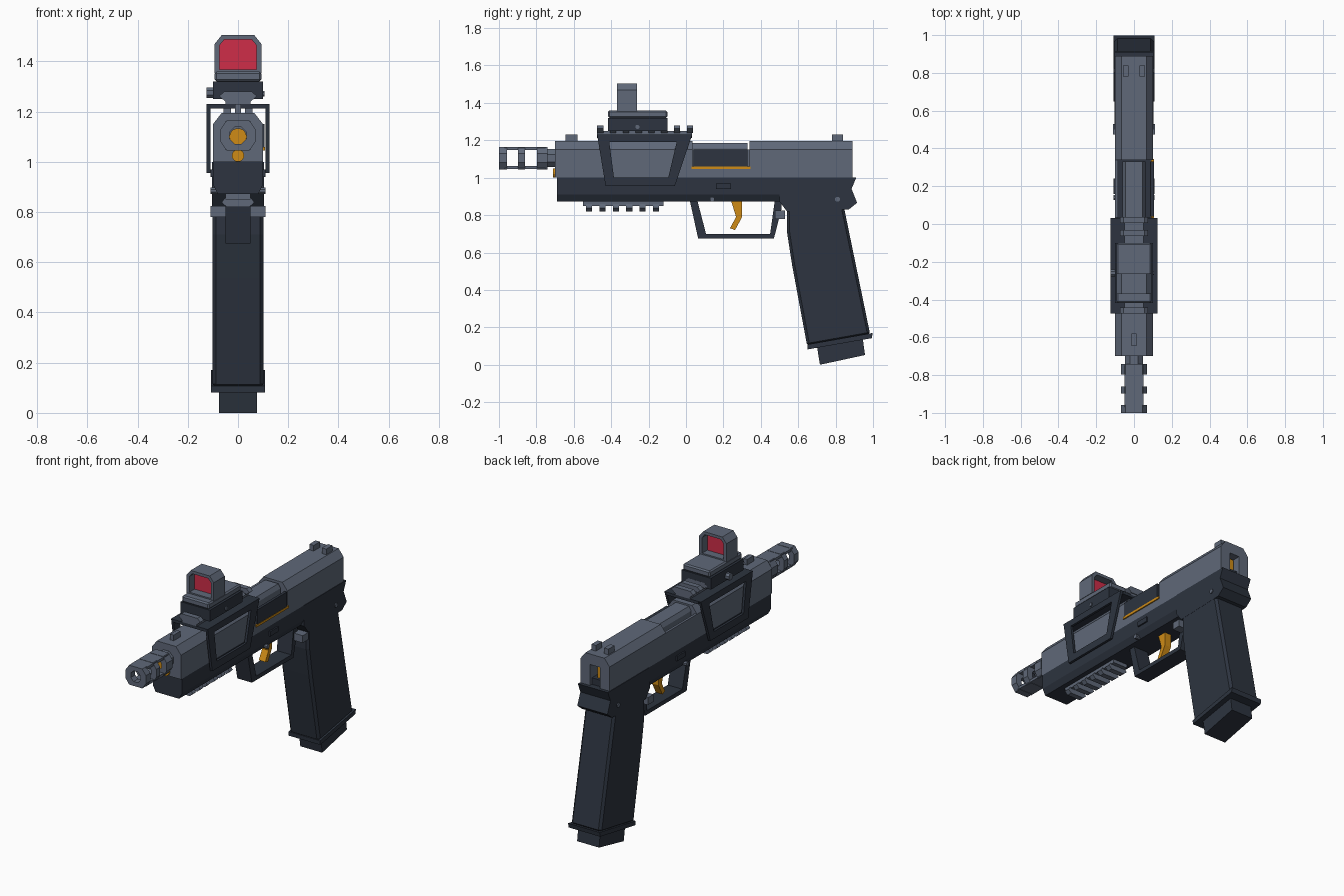
import bpy, bmesh, math

cube = bpy.data.objects.get("Cube")
if cube:
    bpy.data.objects.remove(cube, do_unlink=True)


def material(name, rgb):
    m = bpy.data.materials.new(name)
    m.use_nodes = True
    m.diffuse_color = (*rgb, 1)
    m.node_tree.nodes["Principled BSDF"].inputs["Base Color"].default_value = (*rgb, 1)
    return m


GREY = material("slate grey", (0.115, 0.14, 0.19))
DARK = material("dark blue grey", (0.026, 0.034, 0.05))
GOLD = material("amber", (0.62, 0.26, 0.008))
RED = material("lens red", (0.62, 0.026, 0.065))


def place(axis, p, d):
    """Put a 2D profile point at depth d along the given axis."""
    a, b = p
    return {"x": (d, a, b), "y": (a, d, b), "z": (a, b, d)}[axis]


def finish(name, bm, mat, bevel=0):
    bmesh.ops.recalc_face_normals(bm, faces=bm.faces)
    mesh = bpy.data.meshes.new(name)
    bm.to_mesh(mesh)
    bm.free()
    mesh.materials.append(mat)
    ob = bpy.data.objects.new(name, mesh)
    bpy.context.collection.objects.link(ob)
    if bevel:
        mod = ob.modifiers.new("chamfer", "BEVEL")
        mod.width = bevel
        mod.segments = 1
    return ob


def prism(name, axis, pts, lo, hi, mat, bevel=0):
    """Extrude a closed profile from lo to hi."""
    bm = bmesh.new()
    a = [bm.verts.new(place(axis, p, lo)) for p in pts]
    b = [bm.verts.new(place(axis, p, hi)) for p in pts]
    bm.faces.new(a)
    bm.faces.new(b)
    for i in range(len(pts)):
        j = (i + 1) % len(pts)
        bm.faces.new((a[i], a[j], b[j], b[i]))
    return finish(name, bm, mat, bevel)


def ring(name, axis, outer, inner, lo, hi, mat):
    """Extrude the band between two profiles of equal length."""
    bm = bmesh.new()
    loops = [[bm.verts.new(place(axis, p, d)) for p in pts]
             for pts, d in ((outer, lo), (outer, hi), (inner, hi), (inner, lo))]
    n = len(outer)
    for k in range(4):
        u, v = loops[k], loops[(k + 1) % 4]
        for i in range(n):
            j = (i + 1) % n
            bm.faces.new((u[i], u[j], v[j], v[i]))
    return finish(name, bm, mat)


def box(name, x, y, z, mat, bevel=0):
    pts = [(x[0], z[0]), (x[1], z[0]), (x[1], z[1]), (x[0], z[1])]
    return prism(name, "y", pts, y[0], y[1], mat, bevel)


def mirrored(pts):
    """Complete a half profile across x = 0."""
    return pts + [(-x, z) for x, z in reversed(pts)]


def circle(r, n, cx=0, cz=0):
    turn = math.pi / n
    return [(cx + r * math.cos(turn * (2 * i + 1)), cz + r * math.sin(turn * (2 * i + 1)))
            for i in range(n)]


# Slide: front and rear bodies, notched back plate
slide_half = [(0.1, 1.0), (0.1, 1.15), (0.065, 1.195)]
prism("slide_front", "y", mirrored(slide_half), -0.7, 0.035, GREY)
prism("slide_rear", "y", mirrored(slide_half), 0.34, 0.8, GREY)
notch = [(0.035, 1.13), (0.035, 1.0)] + slide_half
prism("slide_back_plate", "y", mirrored(notch), 0.8, 0.89, GREY)
box("striker", (-0.025, 0.012), (0.78, 0.85), (1.0, 1.12), GOLD)
box("striker_block", (-0.034, 0.034), (0.79, 0.87), (1.0, 1.04), DARK)

# Open chamber with barrel block and port cover
box("slide_wall_left", (0.085, 0.1), (0.035, 0.34), (1.0, 1.05), GREY)
box("slide_wall_right", (-0.1, -0.085), (0.035, 0.34), (1.0, 1.15), GREY)
prism("barrel_block", "y", mirrored([(0.06, 1.0), (0.06, 1.16), (0.045, 1.185)]),
      0.035, 0.33, GREY)
box("port_cover", (0.088, 0.105), (0.04, 0.33), (1.06, 1.15), DARK)
box("port_hinge", (0.09, 0.107), (0.03, 0.345), (1.046, 1.06), GOLD)

# Iron sights
box("front_sight", (-0.012, 0.012), (-0.645, -0.58), (1.19, 1.23), GREY)
for side, tag in ((1, "left"), (-1, "right")):
    c = 0.043 * side
    box("rear_sight_" + tag, (c - 0.015, c + 0.015), (0.78, 0.84), (1.19, 1.23), GREY)

# Muzzle brake with see-through side windows
octagon = [(0.07, 1.08), (0.07, 1.13), (0.045, 1.165), (-0.045, 1.165),
           (-0.07, 1.13), (-0.07, 1.08), (-0.045, 1.045), (0.045, 1.045)]
bore = circle(0.036, 8, 0, 1.105)
bore = bore[-1:] + bore[:-1]
for i, (lo, hi) in enumerate(((-1.0, -0.957), (-0.898, -0.86), (-0.797, -0.74))):
    ring("brake_plate_%d" % i, "y", octagon, bore, lo, hi, GREY)
for tag, z in (("top", (1.147, 1.163)), ("bottom", (1.047, 1.063))):
    box("brake_strip_" + tag, (-0.05, 0.05), (-0.97, -0.75), z, GREY)
prism("brake_collar", "y", circle(0.052, 8, 0, 1.105), -0.745, -0.69, GREY)
prism("barrel_tip", "y", circle(0.034, 16, 0, 1.1), -0.785, -0.742, GOLD)
prism("guide_rod", "y", circle(0.025, 12, 0, 1.025), -0.71, -0.69, GOLD)

# Frame, tail and grip
prism("frame", "y", mirrored([(0.08, 0.872), (0.1, 0.91), (0.1, 1.0)]), -0.69, 0.5, DARK)
prism("frame_rear", "x", [(0.5, 1.0), (0.5, 0.872), (0.54, 0.82), (0.87, 0.83),
                          (0.915, 0.866), (0.885, 0.94), (0.91, 1.0)], -0.103, 0.103, DARK)
prism("grip", "x", [(0.54, 0.9), (0.54, 0.71), (0.567, 0.535), (0.648, 0.1),
                    (0.985, 0.16), (0.845, 0.84), (0.83, 0.9)], -0.102, 0.102, DARK, 0.014)
prism("grip_lip", "x", [(0.65, 0.082), (0.993, 0.142), (0.998, 0.17), (0.648, 0.108)],
      -0.108, 0.108, DARK)
prism("magazine_base", "x", [(0.7, 0.1), (0.716, 0.0), (0.957, 0.052), (0.945, 0.14)],
      -0.075, 0.075, DARK)
box("magazine_release", (-0.11, 0.11), (0.475, 0.53), (0.78, 0.825), GREY)
for i, y in enumerate((0.14, 0.81)):
    prism("frame_pin_%d" % i, "x", circle(0.014, 8, y, 0.885), -0.109, 0.109, GREY)
for side, tag in ((1, "left"), (-1, "right")):
    xs = sorted((0.095 * side, 0.109 * side))
    box("slide_stop_" + tag, xs, (0.16, 0.24), (0.94, 0.97), DARK)

# Trigger and guard
prism("trigger_guard", "x", [(0.02, 0.88), (0.065, 0.675), (0.47, 0.675), (0.51, 0.83),
                             (0.51, 0.88), (0.475, 0.88), (0.45, 0.7), (0.107, 0.7),
                             (0.06, 0.88)], -0.05, 0.05, DARK)
prism("trigger", "x", [(0.24, 0.88), (0.3, 0.88), (0.3, 0.79), (0.262, 0.72),
                       (0.235, 0.73), (0.268, 0.79)], -0.022, 0.022, GOLD)

# Accessory rail under the frame
box("lower_rail", (-0.05, 0.05), (-0.55, -0.12), (0.85, 0.875), GREY)
for i in range(6):
    y = -0.535 + i * 0.0717
    prism("lower_rail_tooth_%d" % i, "y",
          mirrored([(0.045, 0.82), (0.065, 0.838), (0.05, 0.86)]), y, y + 0.033, GREY)

# Sight bridge: open side frames and top plate
outer = [(-0.475, 1.23), (0.033, 1.23), (-0.06, 0.955), (-0.43, 0.955)]
inner = [(-0.41, 1.19), (-0.05, 1.19), (-0.095, 1.0), (-0.385, 1.0)]
for side, tag in ((1, "left"), (-1, "right")):
    ring("bridge_side_" + tag, "x", outer, inner, 0.11 * side, 0.125 * side, DARK)
box("bridge_top", (-0.11, 0.11), (-0.475, 0.033), (1.212, 1.23), DARK)
box("upper_rail", (-0.05, 0.05), (-0.475, 0.033), (1.228, 1.25), GREY)
for i in range(8):
    y = -0.475 + i * 0.0685
    prism("upper_rail_tooth_%d" % i, "y",
          mirrored([(0.05, 1.24), (0.075, 1.262), (0.055, 1.28)]), y, y + 0.033, GREY)

# Reflex sight: clamp, body, hood and lens
box("sight_clamp", (-0.1, 0.1), (-0.417, -0.1), (1.25, 1.32), DARK)
box("sight_body", (-0.093, 0.093), (-0.417, -0.1), (1.32, 1.36), GREY, 0.008)
prism("clamp_knob", "x", circle(0.022, 8, -0.26, 1.275), -0.125, -0.095, GREY)
prism("clamp_screw", "x", circle(0.012, 8, -0.26, 1.272), 0.095, 0.106, GREY)
hood_out = mirrored([(0.093, 1.355), (0.093, 1.47), (0.065, 1.505)])
hood_in = mirrored([(0.073, 1.368), (0.073, 1.465), (0.055, 1.487)])
ring("sight_hood", "y", hood_out, hood_in, -0.37, -0.262, GREY)
prism("sight_lens", "y", hood_in, -0.32, -0.312, RED)
